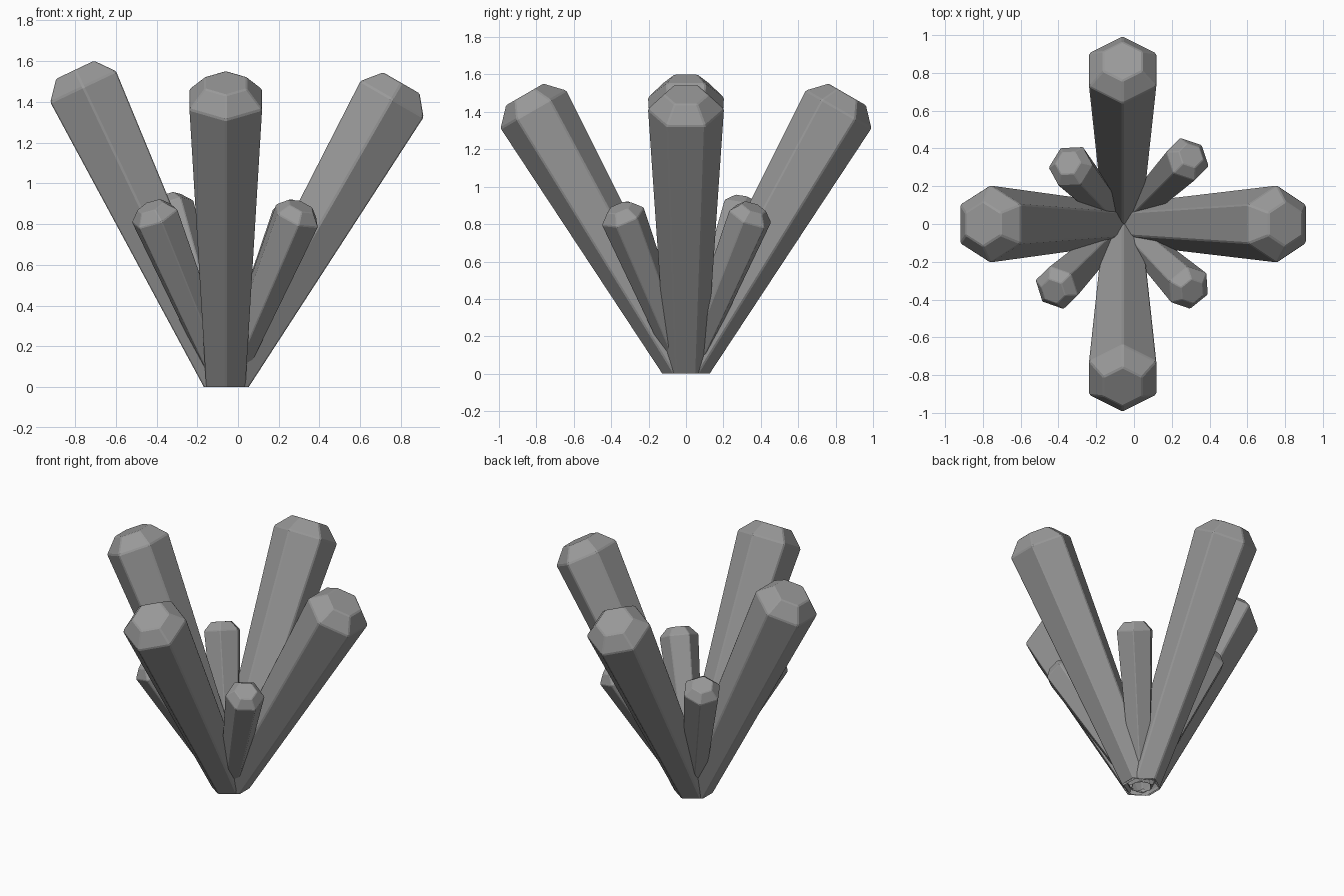
import bpy
import bmesh
from math import cos, sin, pi, radians
from mathutils import Matrix, Vector

cube = bpy.data.objects.get("Cube")
if cube:
    bpy.data.objects.remove(cube, do_unlink=True)

grey = bpy.data.materials.new("stone_grey")
grey.use_nodes = True
colour = (0.32, 0.32, 0.32, 1)
grey.diffuse_color = colour
grey.node_tree.nodes["Principled BSDF"].inputs["Base Color"].default_value = colour

CENTRE = Vector((-0.06, 0, 0))
# (distance along axis, radius) for the shaft foot, shoulder and blunt tip
PROFILE = [(-0.12, 0.102), (1.632, 0.206), (1.724, 0.119)]


def crystal(name, azimuth, tilt, size, roll):
    """Tapered hexagonal crystal leaning outward; roll 0 puts a corner outward."""
    bm = bmesh.new()
    rings = []
    for dist, radius in PROFILE:
        angles = [i * pi / 3 + radians(roll) for i in range(6)]
        rings.append([bm.verts.new(Vector((radius * cos(a), radius * sin(a), dist)) * size)
                      for a in angles])
    for low, high in zip(rings, rings[1:]):
        for i in range(6):
            j = (i + 1) % 6
            bm.faces.new((low[i], low[j], high[j], high[i]))
    bm.faces.new(rings[-1])

    # Lean the crystal, turn it outward and trim the foot level with the ground
    pose = (Matrix.Translation(CENTRE) @ Matrix.Rotation(radians(azimuth), 4, "Z")
            @ Matrix.Rotation(radians(tilt), 4, "Y"))
    bm.transform(pose)
    bmesh.ops.bisect_plane(bm, geom=bm.verts[:] + bm.edges[:] + bm.faces[:],
                           plane_co=(0, 0, 0), plane_no=(0, 0, 1), clear_inner=True)
    mesh = bpy.data.meshes.new(name)
    bm.to_mesh(mesh)
    bm.free()
    mesh.materials.append(grey)
    obj = bpy.data.objects.new(name, mesh)
    bpy.context.collection.objects.link(obj)

    # Narrow chamfer along the edges
    bevel = obj.modifiers.new("edge_chamfer", "BEVEL")
    bevel.width = 0.007 * size
    bevel.segments = 1
    bevel.limit_method = "ANGLE"
    bevel.angle_limit = radians(20)


# Tall crystals
crystal("tall_crystal_left", 0, 30, 1, 30)
crystal("tall_crystal_back", 90, 30, 1, 0)
crystal("tall_crystal_right", 180, 25.4, 1, 30)
crystal("tall_crystal_front", 270, 30, 1, 0)

# Short crystals between them
crystal("short_crystal_back_left", 45, 30, 0.595, 0)
crystal("short_crystal_back_right", 132, 25, 0.595, -12)
crystal("short_crystal_front_right", 224, 30, 0.595, 0)
crystal("short_crystal_front_left", 316, 30, 0.595, 22)
